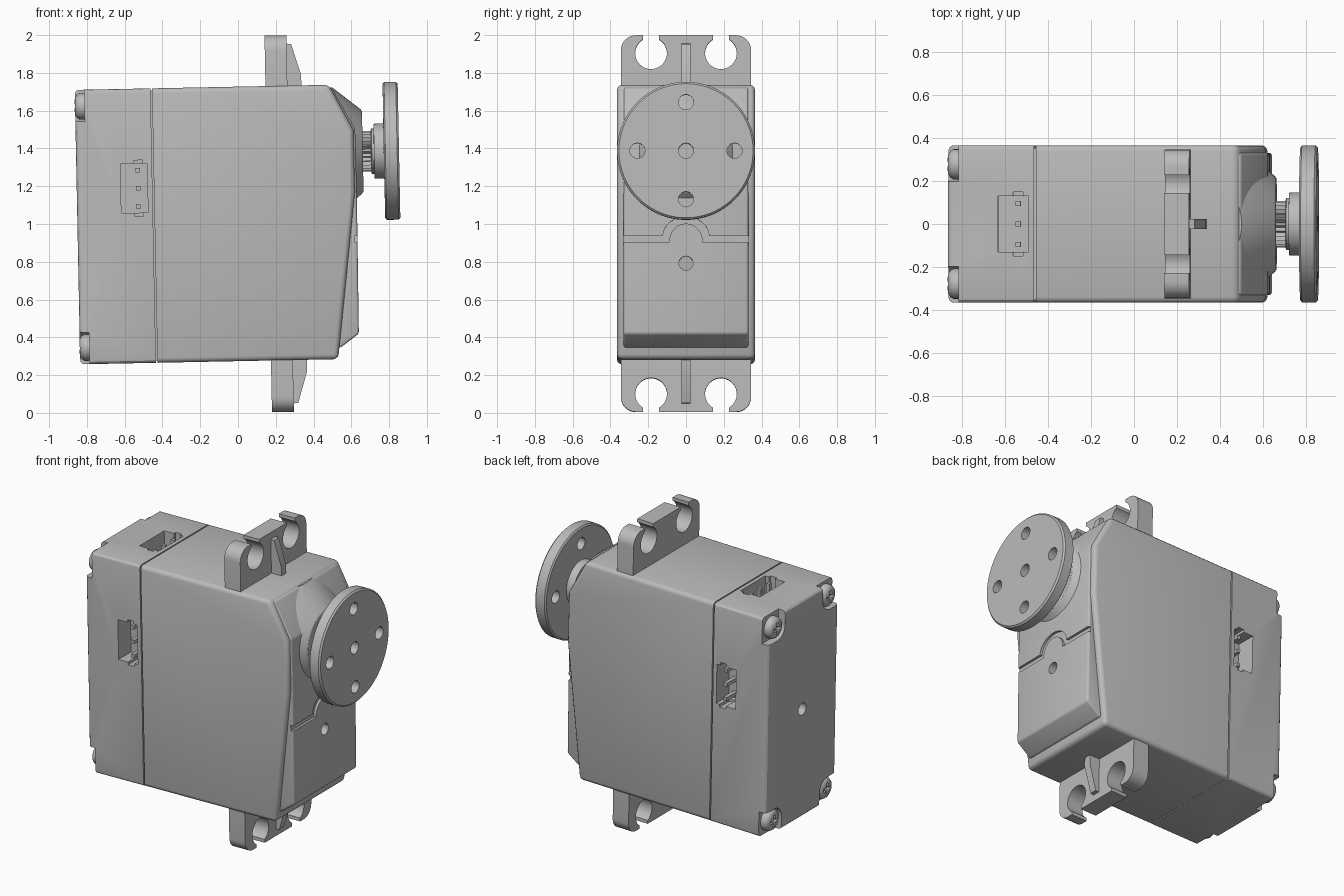
import bpy, bmesh, math
from mathutils import Matrix, Vector

if "Cube" in bpy.data.objects:
    bpy.data.objects.remove(bpy.data.objects["Cube"])

grey = bpy.data.materials.new("plain_grey")
grey.use_nodes = True
COLOUR = (0.5, 0.5, 0.5, 1)
grey.diffuse_color = COLOUR
grey.node_tree.nodes["Principled BSDF"].inputs["Base Color"].default_value = COLOUR
parts = []

BACK, SEAM, WIDE, LOW, HIGH = -0.85, -0.445, 0.365, 0.274, 1.727
AXIS_Z, MID_Z = 1.371, 0.997


def finish(name, bm):
    bmesh.ops.recalc_face_normals(bm, faces=bm.faces)
    mesh = bpy.data.meshes.new(name)
    bm.to_mesh(mesh)
    bm.free()
    mesh.materials.append(grey)
    ob = bpy.data.objects.new(name, mesh)
    bpy.context.collection.objects.link(ob)
    parts.append(ob)
    return ob


def prism(name, pts, axis, lo, hi, bevel=0, skip=None, segments=3):
    """Extrude a 2D outline along x or y; bevel the edges that skip() does not reject."""
    bm = bmesh.new()
    place = (lambda p: (lo, *p)) if axis == "x" else (lambda p: (p[0], lo, p[1]))
    face = bm.faces.new([bm.verts.new(place(p)) for p in pts])
    new = bmesh.ops.extrude_face_region(bm, geom=[face])["geom"]
    shift = Vector((hi - lo, 0, 0) if axis == "x" else (0, hi - lo, 0))
    bmesh.ops.translate(bm, verts=[v for v in new if isinstance(v, bmesh.types.BMVert)], vec=shift)
    bmesh.ops.recalc_face_normals(bm, faces=bm.faces)
    if bevel:
        edges = [e for e in bm.edges if not (skip and skip(e))]
        bmesh.ops.bevel(bm, geom=edges, offset=bevel, segments=segments, profile=0.5,
                        affect="EDGES", clamp_overlap=True)
    return finish(name, bm)


def box(name, a, b):
    x, y, z = [sorted(c) for c in zip(a, b)]
    return prism(name, [(x[0], z[0]), (x[1], z[0]), (x[1], z[1]), (x[0], z[1])], "y", *y)


def lathe(name, profile, y=0, z=0, steps=64):
    """Spin (x, radius) points about an axis along x; end points get capped."""
    bm = bmesh.new()
    rings = [[bm.verts.new((x, y + r * math.cos(t), z + r * math.sin(t)))
              for t in (math.tau * i / steps for i in range(steps))] for x, r in profile]
    for a, b in zip(rings, rings[1:]):
        for i in range(steps):
            j = (i + 1) % steps
            bm.faces.new((a[i], a[j], b[j], b[i]))
    bm.faces.new(rings[0])
    bm.faces.new(rings[-1])
    return finish(name, bm)


def cut(ob, *tools, operation="DIFFERENCE"):
    for tool in tools:
        mod = ob.modifiers.new("cut", "BOOLEAN")
        mod.operation, mod.solver, mod.object = operation, "EXACT", tool
    graph = bpy.context.evaluated_depsgraph_get()
    mesh = bpy.data.meshes.new_from_object(ob.evaluated_get(graph))
    ob.modifiers.clear()
    ob.data = mesh
    for tool in tools:
        parts.remove(tool)
        bpy.data.objects.remove(tool)


def at_x(edge, x):
    return all(abs(v.co.x - x) < 0.01 for v in edge.verts)


# Main case and rear cover, split by a thin seam
main_case = prism("main_case", [(SEAM + .004, LOW), (.516, LOW), (.622, 1.158), (.62, 1.488),
                                (.495, HIGH), (SEAM + .004, HIGH)], "y", -WIDE, WIDE, .026,
                  lambda e: at_x(e, SEAM) or (e.verts[0].co.x > .5 and abs(
                      e.verts[0].co.y - e.verts[1].co.y) > .1 and e.verts[0].co.z > 1 and e.verts[0].co.z < 1.6))
rear_cover = prism("rear_cover", [(BACK, LOW), (SEAM - .004, LOW), (SEAM - .004, HIGH), (BACK, HIGH)],
                   "y", -WIDE, WIDE, .024, lambda e: at_x(e, SEAM))
box("seam_core", (SEAM - .02, -.353, LOW + .012), (SEAM + .02, .353, HIGH - .012))

# Screw pockets in the four rear corners, with domed screws
for sy in (-1, 1):
    for z, sz in ((HIGH - .088, 1), (LOW + .088, -1)):
        y = sy * .277
        outline = [(y - sy * .08 * math.cos(t), z - sz * .08 * math.sin(t))
                   for t in (math.pi / 2 * i / 8 for i in range(9))]
        outline += [(y, z - sz * .08), (y + sy * .2, z - sz * .08), (y + sy * .2, z + sz * .2),
                    (y - sy * .08, z + sz * .2)]
        del outline[8]
        cut(rear_cover, prism("pocket", outline, "x", BACK - .1, BACK + .05))
        dome = [(BACK + .06, .07), (BACK + .025, .07), (BACK + .01, .062), (BACK, .046), (BACK - .003, .02)]
        screw = lathe("cover_screw", dome, y, z, 32)
        cut(screw, box("slot", (-1, y - .04, z - .01), (BACK + .025, y + .04, z + .01)),
            box("slot", (-1, y - .01, z - .04), (BACK + .025, y + .01, z + .04)))
cut(rear_cover, lathe("centre_hole", [(BACK - .1, .04), (BACK + .06, .04)], 0, 1, 32))

# Connector sockets with three pins each, on both sides and on top
SIDES = {
    "front": lambda u, a, d: (u, -WIDE + d, 1.2 + a),
    "back": lambda u, a, d: (u, WIDE - d, 1.2 + a),
    "top": lambda u, a, d: (u, a, HIGH - d),
}
for side, at in SIDES.items():
    cut(rear_cover, box("socket", at(-.616, -.13, -.05), at(-.475, .13, .13)))
    cut(rear_cover, box("key", at(-.546, -.148, -.05), at(-.5, .148, .1)))
    for a in (-.095, 0, .095):
        box(side + "_pin", at(-.537, a - .012, .02), at(-.513, a + .012, .15))

# Front plate with its raised lower block
front_plate = prism("front_plate", [(.4, .335), (.53, .335), (.628, .407), (.632, 1.12), (.63, 1.49),
                                    (.51, 1.712), (.4, 1.712)], "y", -.33, .33, .012)
arch = [math.pi * i / 16 for i in range(17)]
groove = [(.4, .925), *[(.122 * math.cos(t), .9 + .025 + .1 * math.sin(t)) for t in arch], (-.4, .925),
          (-.4, .89), *[(-.09 * math.cos(t), .89 + .1 * math.sin(t)) for t in arch], (.4, .89)]
cut(front_plate, prism("groove", groove, "x", .615, .8),
    lathe("plate_hole", [(.57, .037), (.8, .037)], 0, .78, 32))

# Cone boss trimmed to the plate
boss = lathe("output_boss", [(.44, .4), (.66, .224), (.668, .212)], 0, AXIS_Z)
cut(boss, box("trim", (.3, -.33, .5), (.8, .33, 1.712)), operation="INTERSECT")

# Toothed output shaft
teeth = 25
star = []
for i in range(teeth * 2):
    r = .108 if i % 2 else .09
    t = math.pi * i / teeth
    star.append((r * math.cos(t), AXIS_Z + r * math.sin(t)))
prism("splined_shaft", star, "x", .64, .73)

# Round horn with hub and five holes
horn = lathe("round_horn", [(.712, .115), (.716, .12), (.727, .12), (.728, .145), (.779, .147), (.78, .355),
                            (.788, .365), (.85, .365), (.86, .355)], 0, AXIS_Z, 96)
for y, z in ((.257, 0), (-.257, 0), (0, .257), (0, -.257)):
    cut(horn, lathe("horn_hole", [(.7, .04), (.9, .04)], y, AXIS_Z + z, 32))
cut(horn, lathe("screw_hole", [(.75, .04), (.9, .04)], 0, AXIS_Z, 32))

# Mounting ears with open screw holes and a stiffening rib, top and bottom
for name, s in (("upper", 1), ("lower", -1)):
    def up(h):
        return MID_Z + s * h
    corner = [math.pi / 2 * i / 8 for i in range(9)]
    right = [(.265 + .08 * math.cos(t), up(.917 + .08 * math.sin(t))) for t in corner]
    ear = prism(name + "_ear", [(.345, up(.7)), *right, *[(-y, z) for y, z in reversed(right)],
                                (-.345, up(.7))], "x", .16, .276)
    for y in (-.185, .185):
        cut(ear, lathe("ear_hole", [(.1, .084), (.4, .084)], y, up(.902), 40))
        cut(ear, box("ear_slot", (.1, y - .042, up(.9)), (.4, y + .042, up(1.1))))
    prism(name + "_rib", [(.25, up(.7)), (.35, up(.7)), (.35, up(.785)), (.3, up(.95)), (.25, up(.955))],
          "y", -.024, .024)

# Smooth curved faces, then lean the whole unit slightly backward
bpy.ops.object.select_all(action="DESELECT")
for ob in parts:
    ob.select_set(True)
bpy.context.view_layer.objects.active = parts[0]
bpy.ops.object.shade_smooth_by_angle(angle=math.radians(30))
lean = Matrix.Translation((0, 0, 1)) @ Matrix.Rotation(-.02, 4, "Y") @ Matrix.Translation((0, 0, -1))
for ob in parts:
    ob.data.transform(lean)
